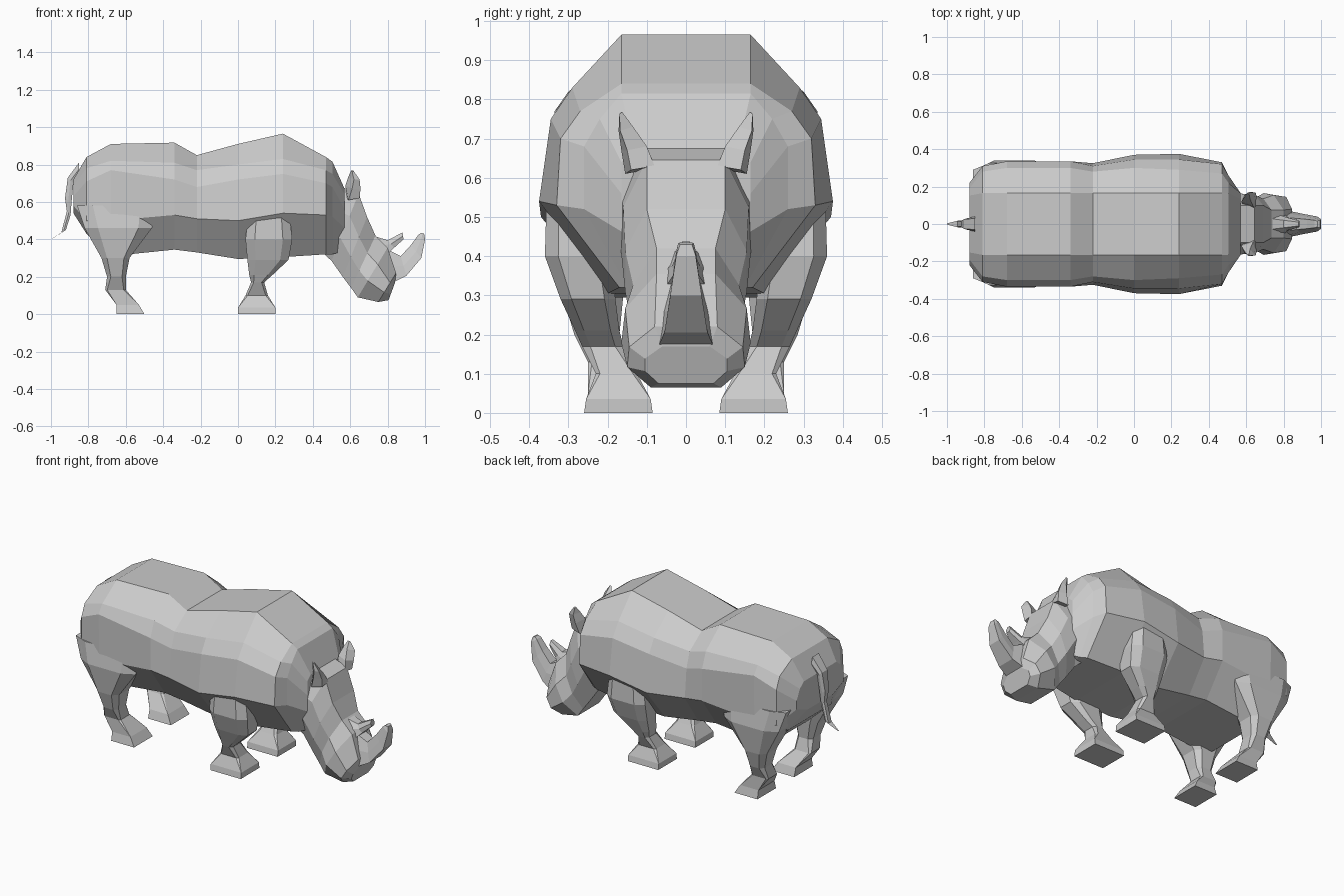
import bpy, bmesh
from mathutils import Vector


def loft(name, rings, mirror=False):
    """Skin a run of equal-length rings, cap both ends, optionally mirror across y."""
    bm = bmesh.new()
    loops = [[bm.verts.new(p) for p in ring] for ring in rings]
    n = len(loops[0])
    for a, b in zip(loops, loops[1:]):
        for i in range(n):
            j = (i + 1) % n
            bm.faces.new((a[i], a[j], b[j], b[i]))
    bm.faces.new(loops[0])
    bm.faces.new(loops[-1])
    bmesh.ops.remove_doubles(bm, verts=bm.verts, dist=0.0005)
    bmesh.ops.recalc_face_normals(bm, faces=bm.faces)
    mesh = bpy.data.meshes.new(name)
    bm.to_mesh(mesh)
    bm.free()
    obj = bpy.data.objects.new(name, mesh)
    bpy.context.collection.objects.link(obj)
    if mirror:
        mod = obj.modifiers.new("Mirror", 'MIRROR')
        mod.use_axis = (False, True, False)
        mod.use_clip = False
    return obj


def symmetric(half):
    """Close a half outline (y >= 0) into a full ring."""
    return half + [(x, -y, z) for x, y, z in reversed(half)]


def slab(top, bottom, *widths):
    """Ring between two side-view points, half-widths spread evenly from top to bottom."""
    t, b = Vector(top), Vector(bottom)
    half = []
    for i, w in enumerate(widths):
        p = t.lerp(b, i / (len(widths) - 1))
        half.append((p.x, w, p.y))
    return symmetric(half)


def block(z, x0, x1, y0, y1, c):
    """Horizontal rectangle with chamfered corners."""
    dx, dy = (x1 - x0) * c, (y1 - y0) * c
    return [(x0 + dx, y0, z), (x1 - dx, y0, z), (x1, y0 + dy, z), (x1, y1 - dy, z),
            (x1 - dx, y1, z), (x0 + dx, y1, z), (x0, y1 - dy, z), (x0, y0 + dy, z)]


# Body: x, back height, then (y, z) of upper flank, flank, widest, belly
body = [
    (-.88, .72, .19, .69, .22, .63, .22, .58, .12, .54),
    (-.81, .84, .28, .78, .31, .71, .31, .50, .20, .43),
    (-.68, .91, .30, .82, .335, .77, .33, .50, .20, .31),
    (-.34, .917, .30, .81, .335, .72, .335, .53, .20, .345),
    (-.22, .85, .28, .77, .31, .68, .325, .51, .20, .33),
    (.00, .91, .30, .80, .345, .72, .37, .50, .20, .295),
    (.24, .965, .29, .83, .345, .75, .375, .54, .20, .305),
    (.47, .84, .27, .77, .32, .70, .33, .53, .17, .32),
    (.505, .815, .22, .75, .26, .68, .26, .52, .15, .32),
    (.57, .67, .165, .64, .165, .56, .16, .46, .10, .34),
]
rings = []
for x, zt, ya, za, yb, zb, yc, zc, yd, zd in body:
    rings.append(symmetric([(x, min(.165, ya * .8), zt), (x, ya, za), (x, yb, zb),
                            (x, yc, zc), (x, yd, zd)]))
loft("body", rings)

# Head, drooping forward from the neck to the muzzle
loft("head", [
    slab((.50, .70), (.44, .34), .10, .17, .17, .12),
    slab((.645, .645), (.50, .285), .10, .16, .165, .10),
    slab((.69, .52), (.56, .20), .10, .155, .155, .10),
    slab((.735, .42), (.605, .14), .075, .135, .14, .10),
    slab((.80, .355), (.64, .09), .075, .155, .165, .10),
    slab((.845, .22), (.75, .065), .08, .145, .15, .09),
    slab((.84, .17), (.805, .075), .06, .105, .105, .07),
])

# Horns
loft("front_horn", [
    slab((.79, .35), (.83, .17), .035, .06, .07),
    slab((.87, .31), (.90, .205), .03, .045, .055),
    slab((.925, .37), (.98, .30), .025, .035, .04),
    slab((.965, .425), (1.0, .40), .02, .025, .025),
    slab((.98, .435), (.995, .43), .015, .02, .015),
])
loft("rear_horn", [
    slab((.72, .42), (.79, .31), .03, .055, .06),
    slab((.80, .395), (.835, .355), .02, .035, .03),
    slab((.88, .437), (.885, .40), .01, .018, .012),
])

# Ears: cupped leaf rising outward
loft("ear", [
    [(.58, .10, .62), (.65, .08, .63), (.65, .14, .62), (.59, .155, .61)],
    [(.575, .12, .69), (.635, .10, .68), (.655, .15, .67), (.61, .165, .67)],
    [(.59, .145, .735), (.62, .135, .73), (.65, .168, .72), (.62, .172, .72)],
    [(.605, .165, .768), (.615, .163, .768), (.62, .17, .763), (.61, .17, .763)],
], mirror=True)

# Legs: z, x range, y range, corner chamfer
front_leg = [
    (.58, .06, .27, .20, .355, .2), (.40, .04, .29, .19, .36, .2),
    (.29, .05, .27, .18, .32, .2), (.21, .06, .185, .17, .283, .2),
    (.17, .07, .14, .16, .265, .2), (.10, .04, .16, .125, .23, .1),
    (.035, 0, .20, .09, .255, 0), (0, 0, .20, .085, .26, 0),
]
hind_leg = [
    (.58, -.86, -.44, .15, .325, .2), (.46, -.82, -.46, .15, .34, .2),
    (.30, -.73, -.58, .16, .315, .2), (.20, -.70, -.60, .17, .285, .2),
    (.13, -.71, -.60, .15, .25, .1), (.05, -.65, -.53, .10, .25, 0),
    (0, -.65, -.50, .085, .26, 0),
]
for name, levels in (("front_leg", front_leg), ("hind_leg", hind_leg)):
    loft(name, [block(*lv) for lv in levels], mirror=True)

# Tail
loft("tail", [
    slab((-.85, .81), (-.85, .74), .03, .04, .03),
    slab((-.91, .73), (-.88, .70), .025, .03, .025),
    slab((-.925, .62), (-.89, .60), .018, .022, .018),
    slab((-.915, .55), (-.895, .53), .012, .016, .012),
    slab((-.945, .435), (-.92, .45), .015, .02, .015),
    slab((-1.0, .40), (-.995, .402), .003, .004, .003),
])
